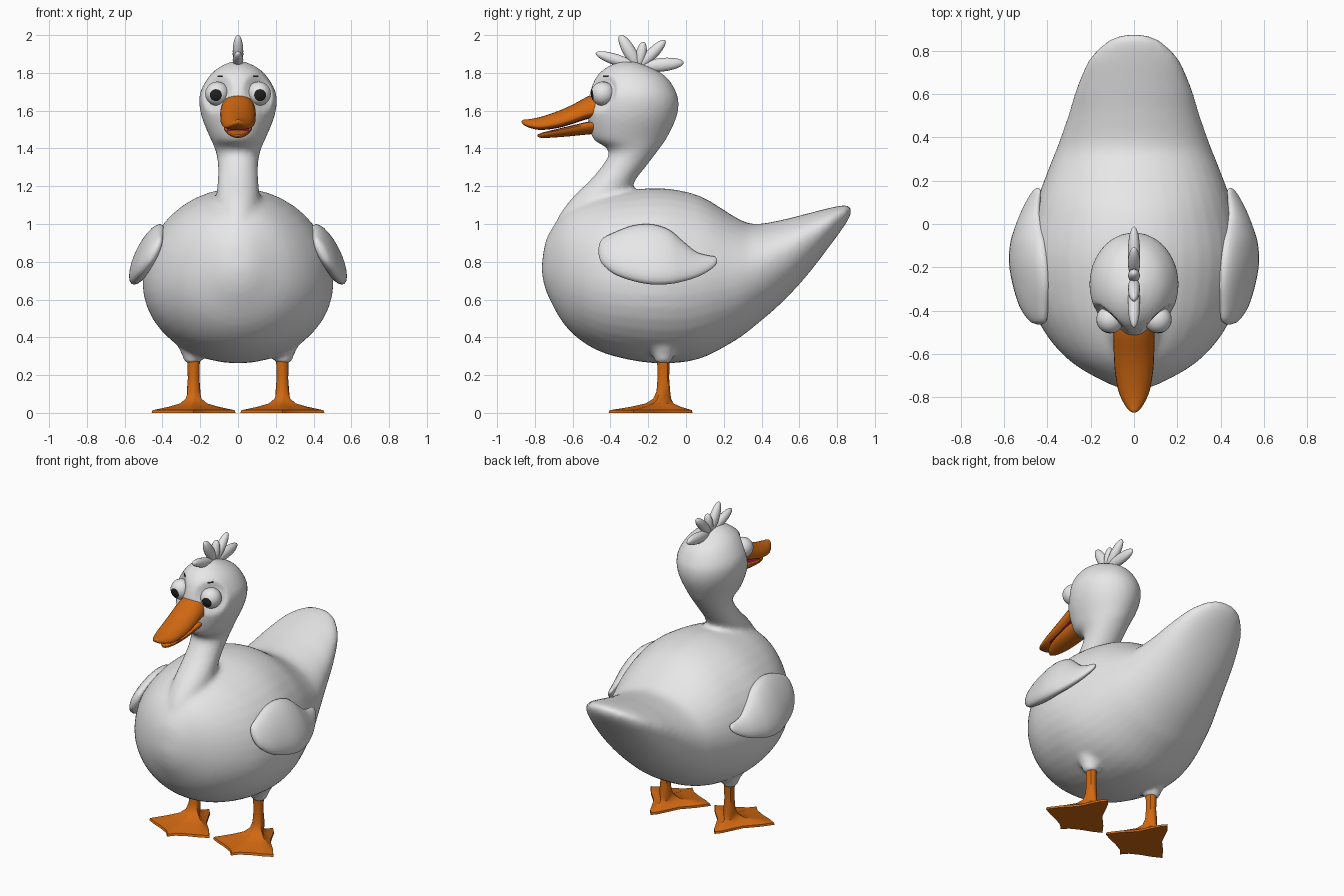
import bpy, bmesh, math
from mathutils import Vector, Matrix

if "Cube" in bpy.data.objects:
    bpy.data.objects.remove(bpy.data.objects["Cube"])


def material(name, rgb):
    m = bpy.data.materials.new(name)
    m.diffuse_color = (*rgb, 1)
    m.use_nodes = True
    m.node_tree.nodes["Principled BSDF"].inputs["Base Color"].default_value = m.diffuse_color
    return m


WHITE = material("feather_white", (0.8, 0.8, 0.8))
ORANGE = material("bill_orange", (0.64, 0.14, 0.006))
BLACK = material("pupil_black", (0.015, 0.015, 0.015))
MOUTH = material("mouth_red", (0.25, 0.01, 0.05))


def dense(stations, k=4):
    """Catmull-Rom interpolation of a table of section values."""
    out, n = [], len(stations)
    for i in range(n - 1):
        p = [stations[max(0, min(n - 1, i + d))] for d in (-1, 0, 1, 2)]
        for s in range(k):
            t = s / k
            out.append([b + 0.5 * t * (c - a + t * (2*a - 5*b + 4*c - d + t * (3*(b - c) + d - a)))
                        for a, b, c, d in zip(*p)])
    return out + [list(stations[-1])]


def loft(bm, rings):
    """Skin closed rings of equal size and cap both ends."""
    vs = [[bm.verts.new(p) for p in r] for r in rings]
    n = len(vs[0])
    faces = [bm.faces.new((a[i], a[(i + 1) % n], b[(i + 1) % n], b[i]))
             for a, b in zip(vs, vs[1:]) for i in range(n)]
    faces += [bm.faces.new(vs[0][::-1]), bm.faces.new(vs[-1])]
    bmesh.ops.recalc_face_normals(bm, faces=faces)


def finish(bm, name, mats, angle=50):
    me = bpy.data.meshes.new(name)
    bm.to_mesh(me)
    bm.free()
    ob = bpy.data.objects.new(name, me)
    bpy.context.collection.objects.link(ob)
    for m in mats:
        me.materials.append(m)
    bpy.ops.object.select_all(action='DESELECT')
    ob.select_set(True)
    bpy.context.view_layer.objects.active = ob
    bpy.ops.object.shade_smooth_by_angle(angle=math.radians(angle))
    return ob


def angles(n):
    return [2 * math.pi * i / n for i in range(n)]


# --- body, neck, head and thighs, fused into one smooth skin
bm = bmesh.new()
# torso sections: y, top, bottom, half width
torso = [(-.763, .79, .74, .03), (-.735, .93, .63, .12), (-.64, 1.06, .462, .285),
         (-.51, 1.13, .352, .405), (-.35, 1.17, .292, .48), (-.14, 1.19, .262, .505),
         (.07, 1.15, .286, .46), (.26, 1.037, .383, .392), (.36, 1.0, .457, .352),
         (.5, 1.02, .577, .303), (.63, 1.052, .715, .263), (.76, 1.085, .882, .205),
         (.845, 1.1, 1.0, .12), (.874, 1.09, 1.055, .04)]
rings = []
for y, zt, zb, w in dense(torso):
    f = 0.46 + 0.14 * max(0, min(1, y / 0.6))      # height of the widest line
    zm = zb + f * (zt - zb)
    rings.append([(w * math.cos(a), y, zm + math.sin(a) * ((zt - zm) if math.sin(a) > 0 else (zm - zb)))
                  for a in angles(40)])
loft(bm, rings)
# neck and head sections: z, front y, back y, half width
neck = [(.92, -.7, -.3, .1), (1.02, -.685, -.3, .12), (1.13, -.61, -.305, .115), (1.23, -.51, -.268, .108),
        (1.3, -.45, -.215, .106), (1.37, -.408, -.162, .114), (1.41, -.43, -.132, .127),
        (1.45, -.492, -.104, .145), (1.55, -.518, -.055, .187), (1.63, -.518, -.038, .205),
        (1.7, -.508, -.052, .2), (1.78, -.475, -.105, .155), (1.83, -.42, -.19, .1),
        (1.86, -.35, -.27, .035)]
loft(bm, [[(w * math.cos(a), (f + b) / 2 + (b - f) / 2 * math.sin(a), z) for a in angles(32)]
          for z, f, b, w in dense(neck)])
for s in (-1, 1):
    loft(bm, [[(s * x + r * math.cos(a), -.12 + r * math.sin(a), z) for a in angles(16)]
              for z, r, x in ((.262, .042, .24), (.3, .052, .243), (.36, .075, .248), (.45, .09, .25))])
raw = finish(bm, "body_base", [WHITE])
rm = raw.modifiers.new("fuse", 'REMESH')
rm.mode, rm.voxel_size = 'VOXEL', 0.016
sm = raw.modifiers.new("soften", 'SMOOTH')
sm.factor, sm.iterations = 0.5, 7
dg = bpy.context.evaluated_depsgraph_get()
fused = bpy.data.meshes.new_from_object(raw.evaluated_get(dg))
bpy.data.objects.remove(raw)
bm = bmesh.new()
bm.from_mesh(fused)
# eye sockets pressed into the head
EYE, ER = Vector((.11, -.44, 1.69)), 0.064
for v in bm.verts:
    d = (Vector((abs(v.co.x), v.co.y, v.co.z)) - EYE).length
    if d < 0.105:
        v.co.y += 0.035 * min(1, (1 - d / 0.105) * 2.2)
body = finish(bm, "body", [WHITE], 60)

# --- eyes with pupil caps, and thin brows
for s, side in ((-1, "left"), (1, "right")):
    bm = bmesh.new()
    look = Vector((s * .13, -1, -.14)).normalized()
    rot = look.to_track_quat('Z', 'Y').to_matrix().to_4x4()
    c = Vector((s * EYE.x, EYE.y, EYE.z))
    bmesh.ops.create_uvsphere(bm, u_segments=20, v_segments=18, radius=ER,
                              matrix=Matrix.Translation(c) @ rot)
    for f in bm.faces:
        f.material_index = int((f.calc_center_median() - c).normalized().dot(look) > math.cos(math.radians(30)))
    finish(bm, side + "_eye", [WHITE, BLACK])

    hit, pos, nor, _ = body.closest_point_on_mesh(Vector((s * .11, -.44, 1.785)))
    bm = bmesh.new()
    bmesh.ops.create_cube(bm, size=1, matrix=Matrix.Translation(pos)
                          @ nor.to_track_quat('Z', 'Y').to_matrix().to_4x4()
                          @ Matrix.Diagonal((.035, .008, .006, 1)))
    finish(bm, side + "_brow", [BLACK])


# --- bill halves: sections y, top, bottom, half width
def bill(name, stations, arch_up):
    bm = bmesh.new()
    rings = []
    for y, zt, zb, w in dense(stations):
        ring = []
        for a in angles(24):
            c, s = math.cos(a), math.sin(a)
            if arch_up:
                z = zb + (zt - zb) * (0.25 + (.75 if s > 0 else .25) * s)
            else:
                z = zt - (zt - zb) * (0.2 - (.8 if s < 0 else .2) * s)
            ring.append((w * c, y, z))
        rings.append(ring)
    loft(bm, rings)
    bm.normal_update()
    for f in bm.faces:
        inner = -f.normal.z if arch_up else f.normal.z
        if inner > 0.75 and -.72 < f.calc_center_median().y and abs(f.calc_center_median().x) < .06:
            f.material_index = 1
    finish(bm, name, [ORANGE, MOUTH])


bill("upper_bill", [(-.44, 1.70, 1.56, .09), (-.51, 1.68, 1.558, .094), (-.6, 1.632, 1.53, .093),
                    (-.68, 1.597, 1.508, .088), (-.77, 1.567, 1.498, .072), (-.83, 1.555, 1.51, .045),
                    (-.86, 1.552, 1.525, .022), (-.87, 1.546, 1.538, .005)], True)
bill("lower_bill", [(-.44, 1.55, 1.48, .075), (-.52, 1.541, 1.474, .078), (-.62, 1.518, 1.464, .073),
                    (-.7, 1.499, 1.458, .06), (-.76, 1.484, 1.455, .035), (-.785, 1.474, 1.462, .008)], False)

# --- head tuft of leaf-shaped feathers, fanned in the middle plane
base = Vector((0, -.25, 1.83))
bm = bmesh.new()
for y, z, w in ((-.478, 1.905, .03), (-.35, 2.0, .034), (-.225, 1.965, .028), (-.11, 1.972, .03), (-.012, 1.855, .036)):
    tip = Vector((0, y, z))
    d = tip - base
    m = Matrix.Translation(base + d * .5) @ d.to_track_quat('Z', 'X').to_matrix().to_4x4()
    # the tracked X axis lies in the middle plane or across it; test to orient the flat side
    flat = abs(m.col[0].x) > .5
    sx, sy = (.028, w) if flat else (w, .028)
    bmesh.ops.create_uvsphere(bm, u_segments=16, v_segments=12, radius=1,
                              matrix=m @ Matrix.Diagonal((sx, sy, d.length / 2, 1)))
finish(bm, "head_tuft", [WHITE])

# --- wings: sections y, top, bottom, centre x, half thickness
wing = [(-.463, .875, .84, .445, .008), (-.445, .92, .79, .45, .03), (-.38, .955, .735, .462, .05),
        (-.28, .992, .698, .474, .062), (-.18, .998, .68, .482, .066), (-.09, .97, .682, .48, .06),
        (-.02, .912, .695, .468, .05), (.05, .855, .716, .455, .036), (.11, .835, .745, .442, .025),
        (.15, .828, .775, .433, .016), (.165, .815, .797, .43, .006)]
# foot outline around the ankle: toes, webs and heel
half = [(0, -.29), (.035, -.25), (.1, -.215), (.165, -.19), (.222, -.16), (.17, -.09),
        (.095, -.01), (.06, .06), (.03, .12), (0, .155)]
outline = half + [(-x, y) for x, y in half[-2:0:-1]]

for s, side in ((-1, "left"), (1, "right")):
    bm = bmesh.new()
    loft(bm, [[(s * (cx + t * math.cos(a) - .42 * ((zt + zb) / 2 + (zt - zb) / 2 * math.sin(a) - .84)),
                y, (zt + zb) / 2 + (zt - zb) / 2 * math.sin(a)) for a in angles(24)]
              for y, zt, zb, cx, t in dense(wing)])
    finish(bm, side + "_wing", [WHITE], 70)

    # webbed foot rising into the shank: z, outline scale, round blend, shank radius
    bm = bmesh.new()
    rings = []
    for z, k, b, r in ((0, 1, 0, 0), (.014, .98, 0, 0), (.032, .6, 0, 0), (.05, .34, .15, .06),
                       (.075, .22, .6, .046), (.115, .2, 1, .036), (.18, .2, 1, .031),
                       (.25, .2, 1, .032), (.3, .2, 1, .036)):
        ring = []
        for x, y in outline:
            u = Vector((x, y)).normalized() * r
            p = Vector((x, y)) * k * (1 - b) + u * b
            ring.append((s * .235 + p.x, -.12 + p.y, z))
        rings.append(ring)
    loft(bm, rings)
    finish(bm, side + "_leg_and_foot", [ORANGE], 40)
